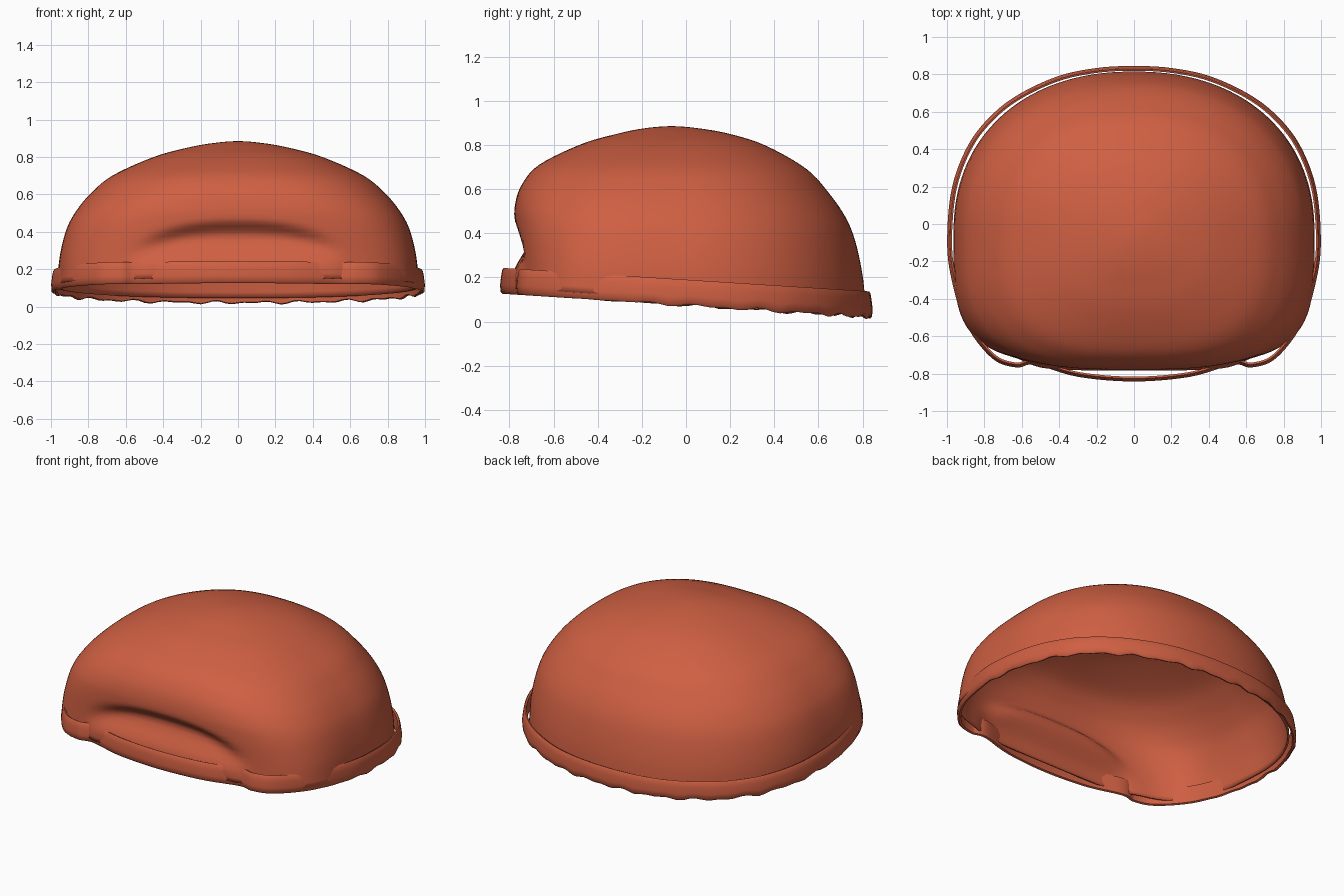
import bpy, bmesh, math
from mathutils import Vector

cube = bpy.data.objects.get("Cube")
if cube:
    bpy.data.objects.remove(cube, do_unlink=True)

mat = bpy.data.materials.new("brick red")
mat.use_nodes = True
color = (0.62, 0.115, 0.055, 1)
mat.diffuse_color = color
mat.node_tree.nodes["Principled BSDF"].inputs["Base Color"].default_value = color
mat.node_tree.nodes["Principled BSDF"].inputs["Roughness"].default_value = 0.7


def spline(p0, p1, p2, p3, t):
    """Catmull-Rom point between p1 and p2."""
    return 0.5 * (2 * p1 + (p2 - p0) * t + (2 * p0 - 5 * p1 + 4 * p2 - p3) * t ** 2
                  + (3 * p1 - p0 - 3 * p2 + p3) * t ** 3)


def smooth(a, b, v):
    t = min(1, max(0, (v - a) / (b - a)))
    return t * t * (3 - 2 * t)


def bridge(bm, ring_a, ring_b):
    n = len(ring_a)
    for i in range(n):
        j = (i + 1) % n
        bm.faces.new((ring_a[i], ring_a[j], ring_b[j], ring_b[i]))


def finish(bm, name):
    bmesh.ops.recalc_face_normals(bm, faces=bm.faces)
    mesh = bpy.data.meshes.new(name)
    bm.to_mesh(mesh)
    bm.free()
    mesh.materials.append(mat)
    obj = bpy.data.objects.new(name, mesh)
    bpy.context.collection.objects.link(obj)
    bpy.ops.object.select_all(action='DESELECT')
    obj.select_set(True)
    bpy.context.view_layer.objects.active = obj
    bpy.ops.object.shade_smooth_by_angle(angle=math.radians(50))
    return obj


# Dome levels: height, half width, front y, back y (last row closes the crown)
levels = [Vector(v) for v in (
    (0.10, 0.965, -0.75, 0.815), (0.25, 0.955, -0.76, 0.80), (0.40, 0.92, -0.775, 0.765),
    (0.50, 0.87, -0.775, 0.72), (0.60, 0.79, -0.745, 0.645), (0.70, 0.67, -0.665, 0.545),
    (0.80, 0.45, -0.475, 0.36), (0.85, 0.27, -0.31, 0.20), (0.875, 0.13, -0.19, 0.06),
    (0.885, 0, -0.065, -0.065), (0.875, -0.13, 0.06, -0.19))]
levels.insert(0, 2 * levels[0] - levels[1])


def dome_point(level, angle):
    h, half, front, back = level
    up = (h - 0.1) / 0.785
    cy = -0.05 - 0.015 * up
    c, s = math.cos(angle), math.sin(angle)
    n = 4 - 1.7 * up if s < 0 else 2.2
    depth = cy - front if s < 0 else back - cy
    r = (abs(c / half) ** n + abs(s / depth) ** n) ** (-1 / n)
    x, y = r * c, cy + r * s
    z = h - 0.065 * y * (1 - up)
    # Arched hollow above the front of the band, flaring out at its foot
    if s < 0 and z < 0.6:
        arch = (abs(x) / 0.58) ** 2.5 + (max(0, z - 0.1) / 0.33) ** 2.5
        inside = 1 - smooth(0.65, 1.3, arch)
        y += inside * (-0.03 + 0.09 * smooth(0.2, 0.39, z))
    return x, y, z


bm = bmesh.new()
SEG, STEP = 160, 5
previous = None
for k in range(1, len(levels) - 2):
    for i in range(STEP):
        level = spline(*levels[k - 1:k + 3], i / STEP)
        ring = [bm.verts.new(dome_point(level, 2 * math.pi * j / SEG)) for j in range(SEG)]
        if previous:
            bridge(bm, previous, ring)
        previous = ring
crown = bm.verts.new((0, -0.065, 0.885))
for j in range(SEG):
    bm.faces.new((previous[j], previous[(j + 1) % SEG], crown))
dome = finish(bm, "dome")
shell = dome.modifiers.new("thickness", 'SOLIDIFY')
shell.thickness = 0.012
shell.offset = -1

# Band outline, left half from front to back, then mirrored
half = [(0, -0.84), (0.3, -0.815), (0.53, -0.75), (0.63, -0.765), (0.76, -0.715), (0.9, -0.53),
        (0.975, -0.29), (0.997, -0.08), (0.97, 0.2), (0.88, 0.43), (0.75, 0.59), (0.6, 0.7),
        (0.4, 0.79), (0.2, 0.832), (0, 0.843)]
outline = [Vector(p) for p in half + [(-x, y) for x, y in half[-2:0:-1]]]
count = len(outline)
path = [spline(*(outline[(k + d) % count] for d in (-1, 0, 1, 2)), i / 6)
        for k in range(count) for i in range(6)]

# Band cross-section: inward offset and height fraction
section = [(0.0, 0.08), (-0.002, 0.35), (0.003, 0.7), (0.008, 0.93), (0.014, 1.0),
           (0.024, 0.96), (0.024, 0.5), (0.022, 0.04), (0.01, 0.0)]
bm = bmesh.new()
rings = []
for i, p in enumerate(path):
    along = (path[(i + 1) % len(path)] - path[i - 1]).normalized()
    inward = Vector((-along.y, along.x))
    turn = math.atan2(p.y, p.x)
    # Slight wrinkles along the hem, fading out at the front
    ripple = smooth(-0.6, 0.1, p.y) * 0.005 * (math.sin(23 * turn) + math.sin(37 * turn + 1))
    bottom = 0.073 - 0.063 * p.y + ripple
    top = 0.19 - 0.063 * p.y
    ring = []
    for off, t in section:
        q = p + inward * off
        ring.append(bm.verts.new((q.x, q.y, bottom + (top - bottom) * t)))
    rings.append(ring)
for i, ring in enumerate(rings):
    bridge(bm, rings[i - 1], ring)
low = min(v.co.z for v in bm.verts)
for v in bm.verts:
    v.co.z -= min(0, low)
finish(bm, "band")
